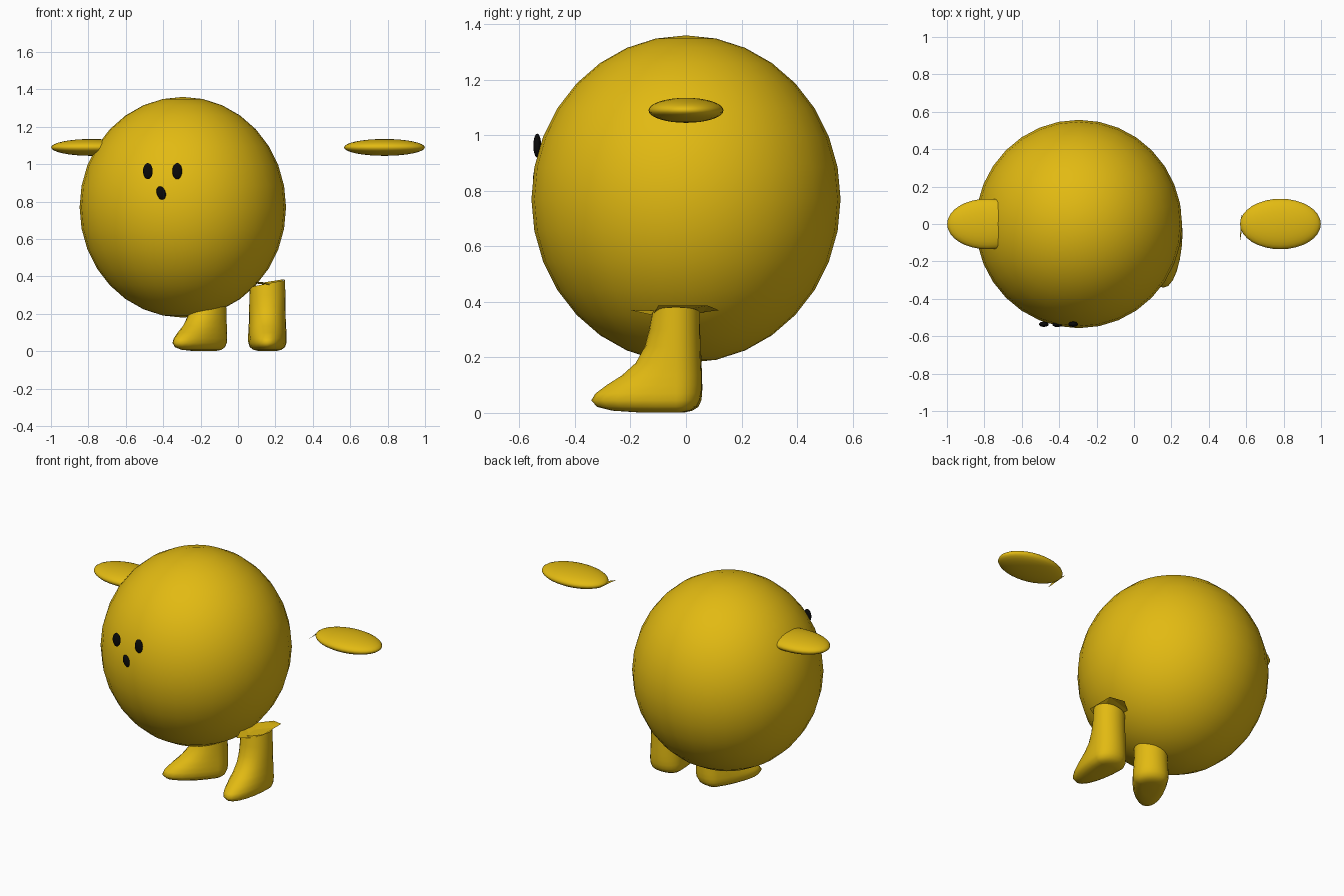
import bpy
import bmesh
from math import cos, sin, pi, radians
from mathutils import Matrix, Vector

cube = bpy.data.objects.get("Cube")
if cube:
    bpy.data.objects.remove(cube)


def make_material(name, rgb):
    mat = bpy.data.materials.new(name)
    mat.use_nodes = True
    mat.diffuse_color = (*rgb, 1)
    mat.node_tree.nodes["Principled BSDF"].inputs["Base Color"].default_value = (*rgb, 1)
    return mat


GOLD = make_material("golden yellow", (0.76, 0.49, 0.006))
BLACK = make_material("black", (0.003, 0.003, 0.003))


def finish(name, bm, mat, smooth=True):
    mesh = bpy.data.meshes.new(name)
    for face in bm.faces:
        face.smooth = smooth
    bm.to_mesh(mesh)
    bm.free()
    mesh.materials.append(mat)
    obj = bpy.data.objects.new(name, mesh)
    bpy.context.collection.objects.link(obj)
    return obj


def ellipsoid(name, centre, radii, mat, tilt=0):
    bm = bmesh.new()
    bmesh.ops.create_uvsphere(bm, u_segments=32, v_segments=16, radius=1)
    bm.transform(Matrix.Translation(centre) @ Matrix.Rotation(tilt, 4, 'Y')
                 @ Matrix.Diagonal((*radii, 1)))
    return finish(name, bm, mat)


def sliver(name, points):
    bm = bmesh.new()
    bm.faces.new([bm.verts.new(p) for p in points])
    bmesh.ops.triangulate(bm, faces=bm.faces[:])
    return finish(name, bm, GOLD, False)


def leg(name, x, turn, sides=24):
    # Each ring: height, toe reach, heel reach, half width, measured from the ankle axis
    rings = [(0.002, 0.14, 0.02, 0.05), (0.008, 0.23, 0.05, 0.075), (0.022, 0.285, 0.074, 0.094),
             (0.045, 0.305, 0.086, 0.102), (0.07, 0.29, 0.091, 0.103), (0.1, 0.25, 0.092, 0.102),
             (0.135, 0.195, 0.092, 0.1), (0.18, 0.145, 0.09, 0.098), (0.24, 0.112, 0.088, 0.097),
             (0.3, 0.097, 0.087, 0.096), (0.362, 0.085, 0.086, 0.095)]
    bm = bmesh.new()
    loops = []
    for i, (z, toe, heel, width) in enumerate(rings):
        slant = 0.2 if i == len(rings) - 1 else 0
        loop = []
        for k in range(sides):
            a = 2 * pi * k / sides
            px = width * cos(a)
            py = sin(a) * (heel if sin(a) > 0 else toe)
            loop.append(bm.verts.new((px, py, z + slant * px)))
        loops.append(loop)
    for low, high in zip(loops, loops[1:]):
        for k in range(sides):
            n = (k + 1) % sides
            bm.faces.new((low[k], low[n], high[n], high[k]))
    bm.faces.new(loops[0][::-1])
    cap = bm.faces.new(loops[-1])
    bm.transform(Matrix.Translation((x, -0.036, 0)) @ Matrix.Rotation(turn, 4, 'Z'))
    bmesh.ops.split_edges(bm, edges=cap.edges[:])
    return finish(name, bm, GOLD)


# Round body
ellipsoid("body", (-0.295, 0, 0.77), (0.552, 0.557, 0.59), GOLD)

# Flat paddle arms
for side, sx in (("left", 1), ("right", -1)):
    ellipsoid(side + "_arm", (0.783 * sx, 0, 1.09), (0.216, 0.135, 0.045), GOLD)

# Face
for side, x in (("left", -0.325), ("right", -0.482)):
    ellipsoid(side + "_eye", (x, -0.536, 0.963), (0.026, 0.014, 0.043), BLACK)
ellipsoid("mouth", (-0.41, -0.537, 0.845), (0.024, 0.014, 0.038), BLACK, radians(-20))

# Legs, the right one turned outward
leg("left_leg", 0.157, 0)
leg("right_leg", -0.157, radians(-35))

# Ragged scraps at the loose leg and arm
sliver("leg_scrap", [(0.06, -0.03, 0.368), (0.13, -0.2, 0.37), (0.18, -0.12, 0.352),
                     (0.25, -0.1, 0.386), (0.25, 0.08, 0.386), (0.17, 0.118, 0.37),
                     (0.1, 0.06, 0.362)])
sliver("arm_scrap", [(0.566, -0.1, 1.078), (0.572, 0.06, 1.085), (0.58, -0.01, 1.1)])
